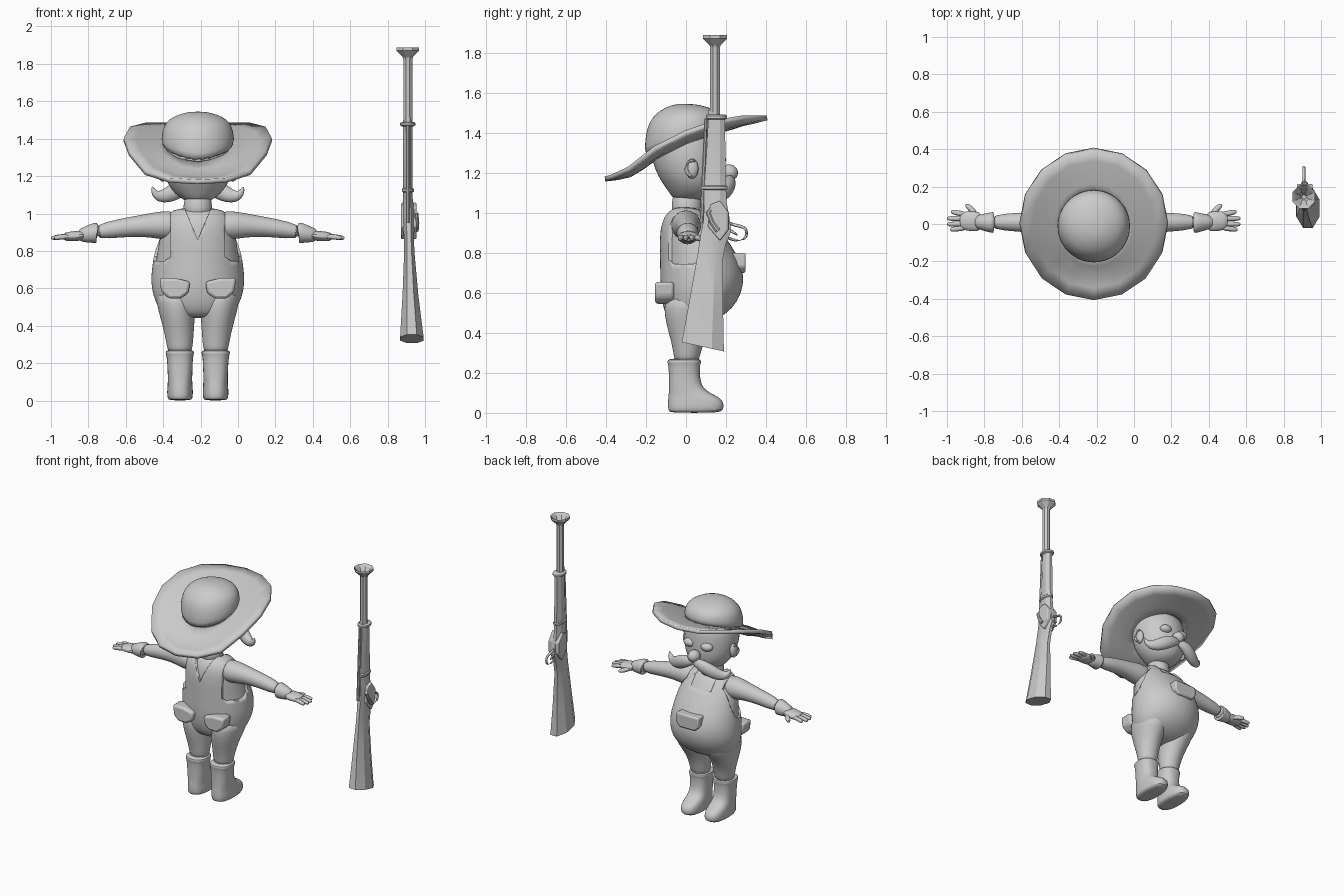
import bpy, bmesh, math
from mathutils import Vector

CX = -0.215  # centre line of the figure
mat = bpy.data.materials.new("plain_grey")
mat.diffuse_color = (0.6, 0.6, 0.6, 1)


def make(name, bm, angle=40, sub=0):
    bmesh.ops.recalc_face_normals(bm, faces=bm.faces)
    me = bpy.data.meshes.new(name)
    bm.to_mesh(me)
    bm.free()
    me.materials.append(mat)
    ob = bpy.data.objects.new(name, me)
    bpy.context.collection.objects.link(ob)
    me.shade_smooth()
    me.set_sharp_from_angle(angle=math.radians(angle))
    if sub:
        ob.modifiers.new("smooth", "SUBSURF").levels = sub
        ob.modifiers["smooth"].render_levels = sub
    return ob


def skin(name, rings, angle=40, sub=0, cap=True):
    """Bridge a list of equally long point rings."""
    bm = bmesh.new()
    vs = [[bm.verts.new(p) for p in r] for r in rings]
    n = len(rings[0])
    for a, b in zip(vs, vs[1:]):
        for i in range(n):
            bm.faces.new((a[i], a[(i + 1) % n], b[(i + 1) % n], b[i]))
    if cap:
        bm.faces.new(vs[0])
        bm.faces.new(vs[-1])
    return make(name, bm, angle, sub)


def oval(n, e=1.0, turn=0.5):
    """Unit oval; e below 1 makes it squarer."""
    out = []
    for i in range(n):
        a = 2 * math.pi * (i + turn) / n
        c, s = math.cos(a), math.sin(a)
        out.append((math.copysign(abs(c) ** e, c), math.copysign(abs(s) ** e, s)))
    return out


def stack(name, rows, n=20, e=1.0, x0=CX, angle=40, sub=1, slope=0.0, turn=0.5):
    """Rows of (z, centre x, half width, back y, front y)."""
    rings = [[(x0 + cx + w * c, (yb + yf) / 2 + (yf - yb) / 2 * s, z + slope * s)
              for c, s in oval(n, e, turn)] for z, cx, w, yb, yf in rows]
    return skin(name, rings, angle, sub)


def tube(name, pts, radii, n=10, flat=1.0, sub=1, angle=40):
    """Round tapered tube along a path; flat squashes it along its second axis."""
    P = [Vector(p) for p in pts]
    rings = []
    for i, p in enumerate(P):
        d = (P[min(i + 1, len(P) - 1)] - P[max(i - 1, 0)]).normalized()
        ref = Vector((0, 1, 0)) if abs(d.y) < 0.8 else Vector((0, 0, 1))
        u = d.cross(ref).normalized()
        v = d.cross(u)
        rings.append([p + radii[i] * (u * c + v * s * flat) for c, s in oval(n)])
    return skin(name, rings, angle, sub)


def ball(name, loc, size, seg=16):
    bm = bmesh.new()
    bmesh.ops.create_uvsphere(bm, u_segments=seg, v_segments=seg // 2 + 2, radius=1)
    for v in bm.verts:
        v.co = Vector((v.co.x * size[0] + loc[0], v.co.y * size[1] + loc[1], v.co.z * size[2] + loc[2]))
    return make(name, bm, 60)


def prism(name, outline, axis, a, b, bevel=0.0):
    """Extrude a 2D outline along x or y from a to b."""
    put = (lambda p, t: (t, p[0], p[1])) if axis == "x" else (lambda p, t: (p[0], t, p[1]))
    ob = skin(name, [[put(p, t) for p in outline] for t in (a, b)])
    if bevel:
        m = ob.modifiers.new("round", "BEVEL")
        m.width, m.segments = bevel, 2
    return ob


# torso: shirt inside, overalls slightly larger around it
torso = [(0.44, .13, -.06, .10), (.47, .19, -.09, .16), (.52, .226, -.115, .235), (.60, .25, -.128, .28),
         (.68, .25, -.13, .292), (.76, .238, -.13, .272), (.84, .225, -.132, .225), (.92, .21, -.13, .17),
         (.98, .185, -.115, .125), (1.02, .135, -.085, .085), (1.03, .07, -.05, .05)]
stack("shirt", [(z - .006, 0, w - .015, b + .015, f - .015) for z, w, b, f in torso[3:]], 32)
overalls = stack("overalls", [(z, 0, w, b, f) for z, w, b, f in torso], 32)
arm_hole = [(-.10, 1.1), (-.105, .84), (-.09, .77), (-.06, .745), (.04, .745), (.08, .77), (.10, .84), (.09, 1.1)]
cutters = [prism("arm_hole_cutter", arm_hole, "x", CX + s * .145, CX + s * .4) for s in (-1, 1)]
cutters.append(prism("back_neck_cutter", [(CX, .86), (CX + .10, 1.1), (CX - .10, 1.1)], "y", -.3, 0))
cutters.append(prism("front_neck_cutter", [(CX - .085, .93), (CX + .085, .93), (CX + .085, 1.1), (CX - .085, 1.1)],
                     "y", -.01, .3))
for c in cutters:
    c.hide_render = True
    c.hide_viewport = True
    c.display_type = "WIRE"
    m = overalls.modifiers.new("cut", "BOOLEAN")
    m.operation, m.solver, m.object = "DIFFERENCE", "EXACT", c
# bib pocket
prism("bib_pocket", [(CX + x, z) for x, z in ((-.09, .80), (-.09, .73), (-.06, .70), (.06, .70), (.09, .73), (.09, .80))],
      "y", .20, .298, .01)

# neck and head
stack("neck", [(.98, 0, .09, -.08, .09), (1.03, 0, .076, -.072, .08), (1.12, 0, .075, -.07, .08)], 16)
stack("head", [(1.06, 0, .05, -.05, .08), (1.085, 0, .10, -.075, .14), (1.13, 0, .145, -.105, .175),
               (1.18, 0, .172, -.14, .19), (1.25, 0, .185, -.168, .19), (1.33, 0, .185, -.18, .185),
               (1.40, 0, .17, -.17, .17), (1.45, 0, .10, -.1, .1)], 24)
ball("nose", (CX, .215, 1.20), (.042, .045, .042))

# hat: tilted wavy brim with a domed crown
SLOPE = [(-.42, 1.165), (-.38, 1.175), (-.27, 1.225), (-.15, 1.325), (0, 1.40), (.15, 1.452), (.27, 1.475), (.42, 1.475)]


def brim_z(y):
    for (a, p), (b, q) in zip(SLOPE, SLOPE[1:]):
        if y <= b:
            return p + (q - p) * (y - a) / (b - a)
    return SLOPE[-1][1]


brim = []
for r in (.165, .22, .28, .34, .405):
    brim.append([(CX + .395 / .405 * r * c, r * s, brim_z(r * s) - .045 * (1 - ((r - .165) / .24) ** 1.5))
                 for c, s in oval(16, turn=0)])
brim_ob = skin("hat_brim", brim, 50, 0, cap=False)
th = brim_ob.modifiers.new("thickness", "SOLIDIFY")
th.thickness, th.offset = .025, 0
crown = []
for t, r in ((0, .195), (.25, .197), (.5, .19), (.7, .172), (.85, .135), (.95, .085), (1, .035)):
    ring = []
    for c, s in oval(24):
        base = brim_z(.18 * s) - .05
        ring.append((CX + r * c, -.012 + r * s, base + t * (1.545 - base)))
    crown.append(ring)
skin("hat_crown", crown, 60, 1)

for s, side in ((-1, "left"), (1, "right")):
    def X(x):
        return CX + s * x
    # face
    tube(side + "_moustache", [(X(-.01), .215, 1.165), (X(.05), .222, 1.155), (X(.11), .205, 1.125), (X(.165), .18, 1.095),
                               (X(.21), .16, 1.09), (X(.235), .15, 1.11), (X(.245), .145, 1.145)],
         [.02, .042, .05, .043, .032, .019, .004], 12, .8)
    ball(side + "_eye", (X(.068), .165, 1.265), (.045, .035, .03))
    ball(side + "_ear", (X(.188), .03, 1.22), (.022, .032, .05))
    tube(side + "_ear_rim", [(X(.195), .04, 1.18), (X(.2), .005, 1.19), (X(.205), -.003, 1.23), (X(.205), .02, 1.265),
                             (X(.2), .05, 1.26)], [.01, .012, .013, .012, .009], 8)
    # arm with glove
    tube(side + "_arm", [(X(.10), 0, .935), (X(.16), 0, .938), (X(.22), .003, .937), (X(.29), .007, .935),
                         (X(.40), .01, .925), (X(.56), .01, .897)], [.07, .078, .073, .06, .051, .042], 16)
    tube(side + "_glove_cuff", [(X(.565), .008, .896), (X(.54), .008, .896), (X(.535), .008, .898), (X(.545), .008, .897),
                                (X(.60), .01, .887), (X(.64), .012, .882)], [.04, .045, .056, .058, .043, .034], 16)
    tube(side + "_palm", [(X(.60), .012, .884), (X(.64), .014, .881), (X(.69), .018, .877), (X(.72), .018, .874)],
         [.028, .028, .027, .02], 12, 2.0)
    for i, (y0, y1, tip) in enumerate(((.052, .065, .765), (.028, .03, .785), (.002, -.002, .785), (-.02, -.03, .77))):
        tube(f"{side}_finger_{i + 1}", [(X(.68), y0, .877), (X(.73), (y0 + y1) / 2, .876), (X(tip - .012), y1, .870),
                                        (X(tip), y1, .868)], [.016, .016, .014, .007], 8)
    tube(side + "_thumb", [(X(.61), .02, .882), (X(.645), .07, .872), (X(.675), .097, .866), (X(.685), .105, .864)],
         [.02, .019, .016, .007], 8)
    # leg and boot
    stack(side + "_leg", [(.60, s * .115, .11, -.11, .2), (.52, s * .115, .108, -.112, .2), (.44, s * .108, .092, -.10, .135),
                          (.36, s * .1, .079, -.075, .09), (.29, s * .096, .07, -.062, .072), (.24, s * .096, .06, -.055, .06)], 20)
    stack(side + "_boot", [(0, s * .095, .058, -.085, .165), (.012, s * .095, .068, -.09, .187), (.045, s * .095, .07, -.092, .192),
                           (.075, s * .095, .068, -.09, .175), (.10, s * .095, .066, -.087, .12), (.125, s * .095, .066, -.086, .085),
                           (.17, s * .095, .067, -.086, .07), (.24, s * .096, .071, -.088, .07), (.25, s * .096, .077, -.094, .076),
                           (.265, s * .096, .077, -.094, .076), (.272, s * .096, .06, -.075, .06)], 20, .8)
    # back pocket
    prism(side + "_back_pocket", [(X(x), z) for x, z in ((.04, .635), (.12, .655), (.205, .655), (.195, .58), (.155, .545),
                                                         (.09, .545), (.05, .575))], "y", -.155, -.06, .015)

# musket
GX = .908
stack("barrel", [(1.80, 0, .012, .133, .157), (1.875, 0, .05, .095, .195), (1.888, 0, .066, .079, .211),
                 (1.872, 0, .066, .079, .211), (1.835, 0, .028, .117, .173), (1.82, 0, .026, .119, .171),
                 (1.45, 0, .026, .119, .171)], 8, x0=GX, sub=0, angle=25)
stack("gun_stock", [(1.49, 0, .028, .11, .198), (1.25, 0, .027, .097, .202), (1.08, 0, .027, .085, .207),
                    (1.0, .003, .034, .085, .222), (.93, .004, .036, .08, .232), (.87, .006, .028, .068, .205),
                    (.78, .008, .03, .055, .187), (.55, .014, .046, .012, .192), (.37, .02, .064, -.022, .197),
                    (.33, .022, .068, -.03, .2)], 8, x0=GX, sub=0, angle=25, slope=-.025)
for nm, z, w, yb, yf in (("front_band", 1.478, .042, .097, .207), ("rear_band", 1.125, .033, .078, .21)):
    stack(nm, [(z - .012, 0, w * .8, yb + .008, yf - .008), (z - .006, 0, w, yb, yf), (z + .006, 0, w, yb, yf),
               (z + .012, 0, w * .8, yb + .008, yf - .008)], 12, x0=GX, sub=0)
tube("ramrod", [(GX, .1, 1.47), (GX, .078, .95)], [.009, .011], 8, sub=0)
prism("lock_plate", [(.12, 1.04), (.17, 1.06), (.215, 1.0), (.215, .92), (.17, .86), (.11, .93)], "x", GX - .036, GX + .046, .006)
tube("hammer", [(GX + .045, .16, .91), (GX + .05, .13, .95), (GX + .045, .11, 1.0), (GX + .035, .13, 1.02)],
     [.014, .012, .012, .008], 8, sub=0)
tube("trigger_guard", [(GX, .20, .955), (GX, .25, .935), (GX, .295, .93), (GX, .307, .90), (GX, .295, .865), (GX, .25, .855),
                       (GX, .19, .885)], [.009] * 7, 8)
tube("trigger", [(GX, .2, .92), (GX, .235, .905), (GX, .26, .885)], [.009, .008, .005], 8)
